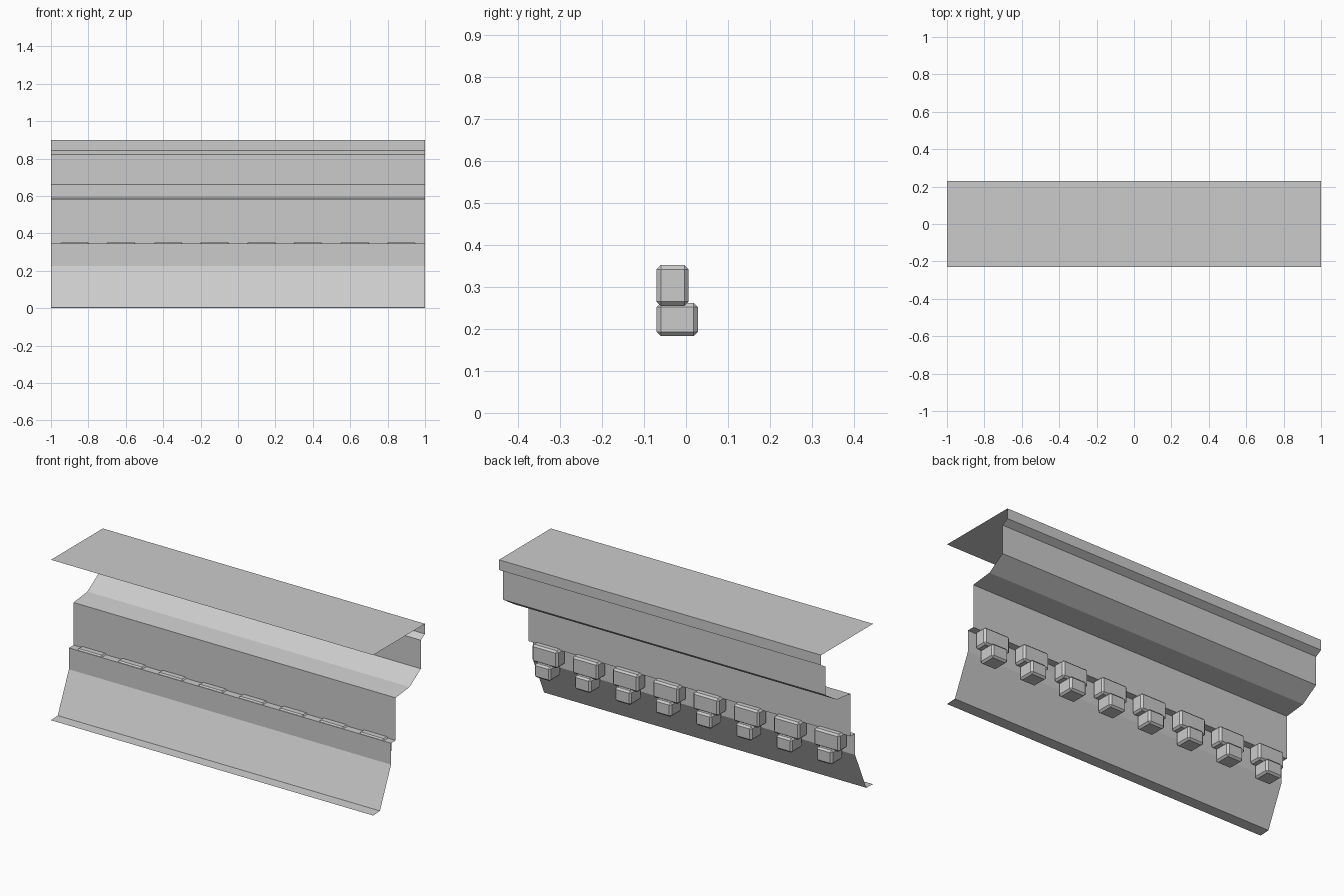
import bpy, bmesh

if "Cube" in bpy.data.objects:
    bpy.data.objects.remove(bpy.data.objects["Cube"])

# Moulding cross-section (y, z), from the top's front edge down to the foot
PROFILE = [(-0.23, 0.90), (0.23, 0.90), (0.23, 0.843), (0.193, 0.822),
           (0.193, 0.662), (0.093, 0.598), (-0.03, 0.584), (-0.03, 0.345),
           (-0.071, 0.345), (-0.071, 0.225), (-0.17, 0.003), (-0.23, 0.0)]


def finish(bm, name):
    mesh = bpy.data.meshes.new(name)
    bm.to_mesh(mesh)
    bm.free()
    obj = bpy.data.objects.new(name, mesh)
    bpy.context.collection.objects.link(obj)
    return obj


def sweep(name, profile, half):
    """Open sheet: profile extended along x."""
    bm = bmesh.new()
    rows = [[bm.verts.new((x, y, z)) for x in (-half, half)] for y, z in profile]
    for a, b in zip(rows, rows[1:]):
        bm.faces.new((a[0], a[1], b[1], b[0]))
    return finish(bm, name)


def block(name, x, width, y0, y1, z0, z1, chamfer=0.01):
    """Chamfered box."""
    bm = bmesh.new()
    bmesh.ops.create_cube(bm, size=1)
    bmesh.ops.scale(bm, vec=(width, y1 - y0, z1 - z0), verts=bm.verts)
    bmesh.ops.translate(bm, vec=(x, (y0 + y1) / 2, (z0 + z1) / 2), verts=bm.verts)
    bmesh.ops.bevel(bm, geom=bm.edges[:], offset=chamfer, segments=1,
                    affect='EDGES')
    return finish(bm, name)


# Cornice sheet
sweep("cornice_moulding", PROFILE, 1.0)

# Row of eight two-part dentils behind the step
for i in range(8):
    x = -0.875 + 0.25 * i
    block(f"dentil_upper_{i + 1}", x, 0.16, -0.07, 0.006, 0.255, 0.352)
    block(f"dentil_lower_{i + 1}", x, 0.10, -0.07, 0.028, 0.183, 0.262)
